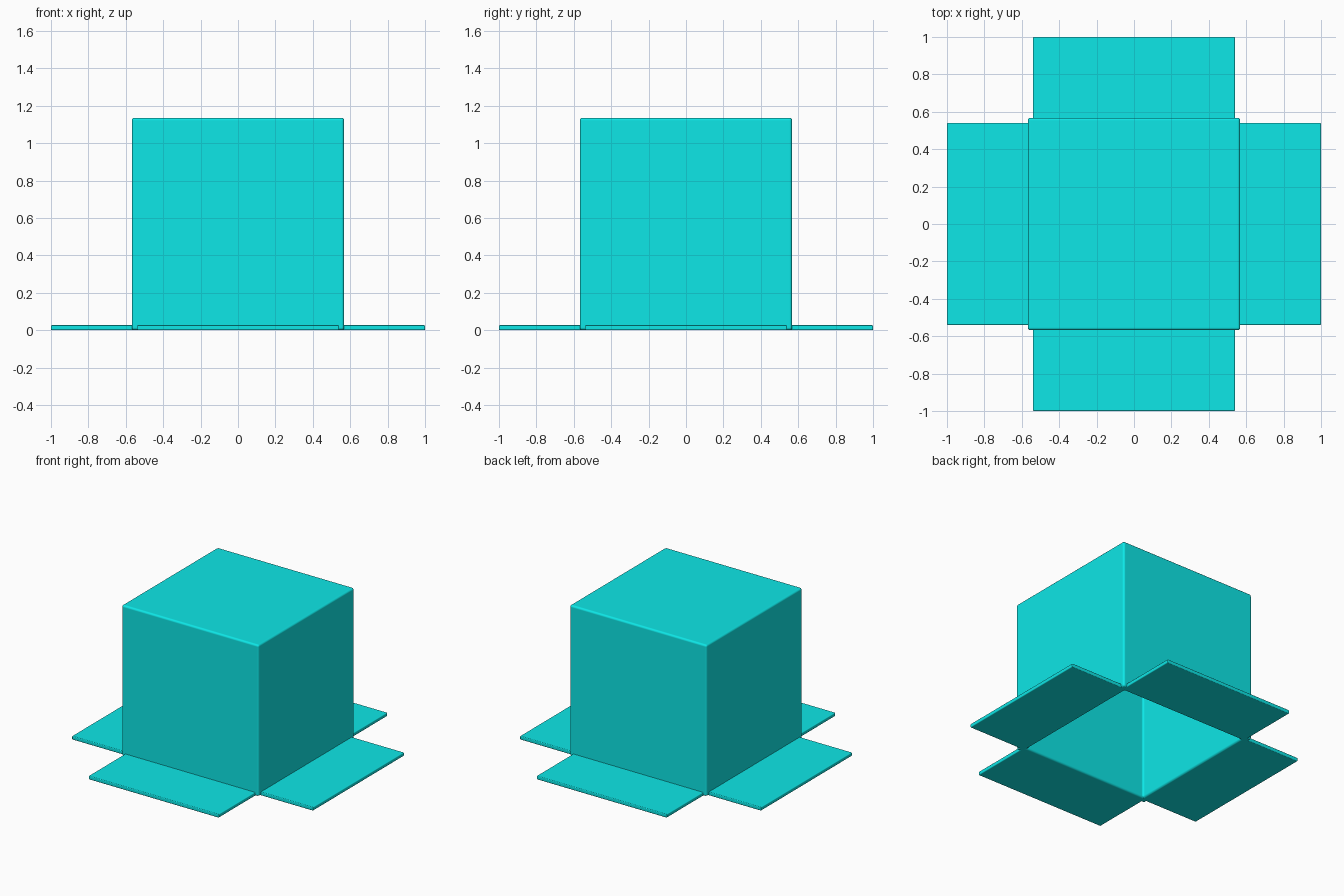
import bpy, bmesh
from math import radians
from mathutils import Matrix

if "Cube" in bpy.data.objects:
    bpy.data.objects.remove(bpy.data.objects["Cube"])

HALF = 0.568      # outer half width of the box
HEIGHT = 1.136
WALL = 0.054
FLAP_T = 0.027

mat = bpy.data.materials.new("cyan")
mat.diffuse_color = (0.004, 0.8, 0.8, 1)
mat.use_nodes = True
mat.node_tree.nodes["Principled BSDF"].inputs["Base Color"].default_value = mat.diffuse_color


def block(name, size, centre, angle=0.0, open_bottom=False):
    """Box mesh, optionally without its bottom face, turned about z."""
    bm = bmesh.new()
    bmesh.ops.create_cube(bm, size=1)
    bmesh.ops.scale(bm, vec=size, verts=bm.verts)
    bmesh.ops.translate(bm, vec=centre, verts=bm.verts)
    bmesh.ops.rotate(bm, cent=(0, 0, 0), matrix=Matrix.Rotation(angle, 3, 'Z'), verts=bm.verts)
    if open_bottom:
        bm.normal_update()
        bottom = [f for f in bm.faces if f.normal.z < -0.9]
        bmesh.ops.delete(bm, geom=bottom, context='FACES')
    me = bpy.data.meshes.new(name)
    bm.to_mesh(me)
    bm.free()
    me.materials.append(mat)
    ob = bpy.data.objects.new(name, me)
    bpy.context.collection.objects.link(ob)
    return ob


def finish(ob, width):
    """Rounded edges with smooth shading."""
    bev = ob.modifiers.new("bevel", 'BEVEL')
    bev.width = width
    bev.segments = 3
    bev.limit_method = 'ANGLE'
    bev.harden_normals = True
    for p in ob.data.polygons:
        p.use_smooth = True


# Upturned box shell, open underneath
box = block("box_shell", (2 * HALF, 2 * HALF, HEIGHT), (0, 0, HEIGHT / 2), open_bottom=True)
sol = box.modifiers.new("wall", 'SOLIDIFY')
sol.thickness = WALL
sol.offset = -1
sol.use_even_offset = True
finish(box, 0.015)

# Four flaps lying flat on the ground, rooted in the walls
inner = HALF - WALL / 2
for i, side in enumerate(("right", "back", "left", "front")):
    flap = block("flap_" + side, (1 - inner, 1.08, FLAP_T),
                 ((1 + inner) / 2, 0, FLAP_T / 2), radians(90 * i))
    finish(flap, 0.006)
